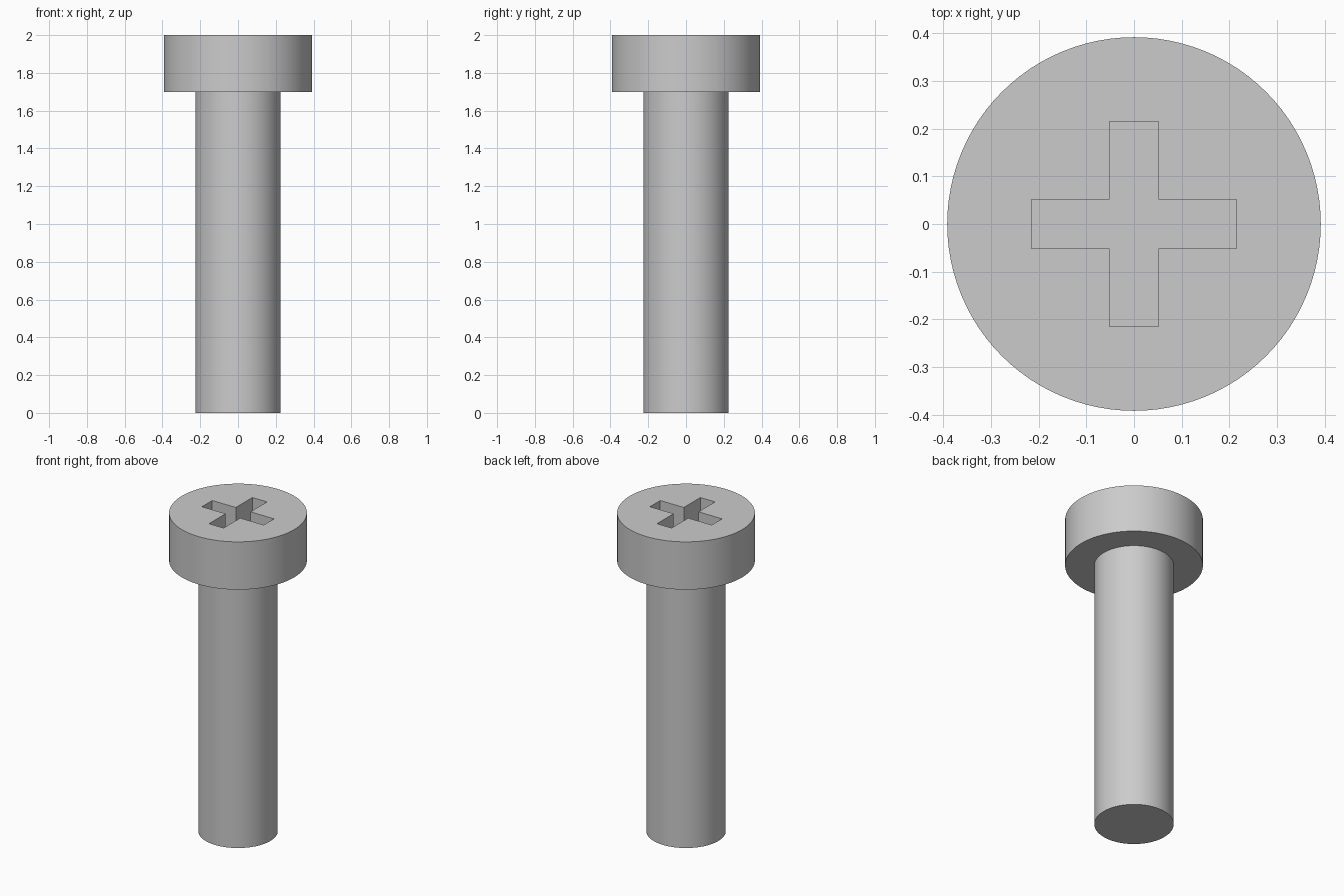
import bpy
import bmesh
import math

SIDES = 96
HEAD_R, SHANK_R = 0.392, 0.226
HEAD_Z, TOP_Z = 1.70, 2.0
ARM, HALF, DEPTH = 0.215, 0.051, 0.15

cube = bpy.data.objects.get("Cube")
if cube:
    bpy.data.objects.remove(cube, do_unlink=True)

steel = bpy.data.materials.new("grey_steel")
steel.use_nodes = True
colour = (0.6, 0.6, 0.6, 1)
steel.diffuse_color = colour
steel.node_tree.nodes["Principled BSDF"].inputs["Base Color"].default_value = colour


def prism(name, outline, z0, z1):
    """Upright solid made by extruding a closed outline."""
    bm = bmesh.new()
    base = bm.faces.new([bm.verts.new((x, y, z0)) for x, y in outline])
    top = bmesh.ops.extrude_face_region(bm, geom=[base], use_keep_orig=True)
    verts = [v for v in top["geom"] if isinstance(v, bmesh.types.BMVert)]
    bmesh.ops.translate(bm, verts=verts, vec=(0, 0, z1 - z0))
    bmesh.ops.recalc_face_normals(bm, faces=bm.faces)
    mesh = bpy.data.meshes.new(name)
    bm.to_mesh(mesh)
    bm.free()
    mesh.materials.append(steel)
    obj = bpy.data.objects.new(name, mesh)
    bpy.context.collection.objects.link(obj)
    return obj


def circle(r):
    turns = [2 * math.pi * i / SIDES for i in range(SIDES)]
    return [(r * math.cos(a), r * math.sin(a)) for a in turns]


def activate(obj):
    bpy.ops.object.select_all(action="DESELECT")
    obj.select_set(True)
    bpy.context.view_layer.objects.active = obj


# Shank and head
shank = prism("shank", circle(SHANK_R), 0, HEAD_Z)
head = prism("head", circle(HEAD_R), HEAD_Z, TOP_Z)

# Cross-shaped drive recess: one arm's three corners turned four times
cross = []
for _ in range(4):
    cross = [(-y, x) for x, y in cross]
    cross = [(HALF, -HALF), (ARM, -HALF), (ARM, HALF)] + cross
cutter = prism("recess_cutter", cross, TOP_Z - DEPTH, TOP_Z + DEPTH)
cutter.hide_render = True

cut = head.modifiers.new("drive_recess", "BOOLEAN")
cut.operation = "DIFFERENCE"
cut.solver = "EXACT"
cut.object = cutter
activate(head)
bpy.ops.object.modifier_apply(modifier=cut.name)
bpy.data.objects.remove(cutter, do_unlink=True)

# Smooth round walls, crisp rims
for part in (shank, head):
    activate(part)
    bpy.ops.object.shade_smooth_by_angle(angle=math.radians(30))
